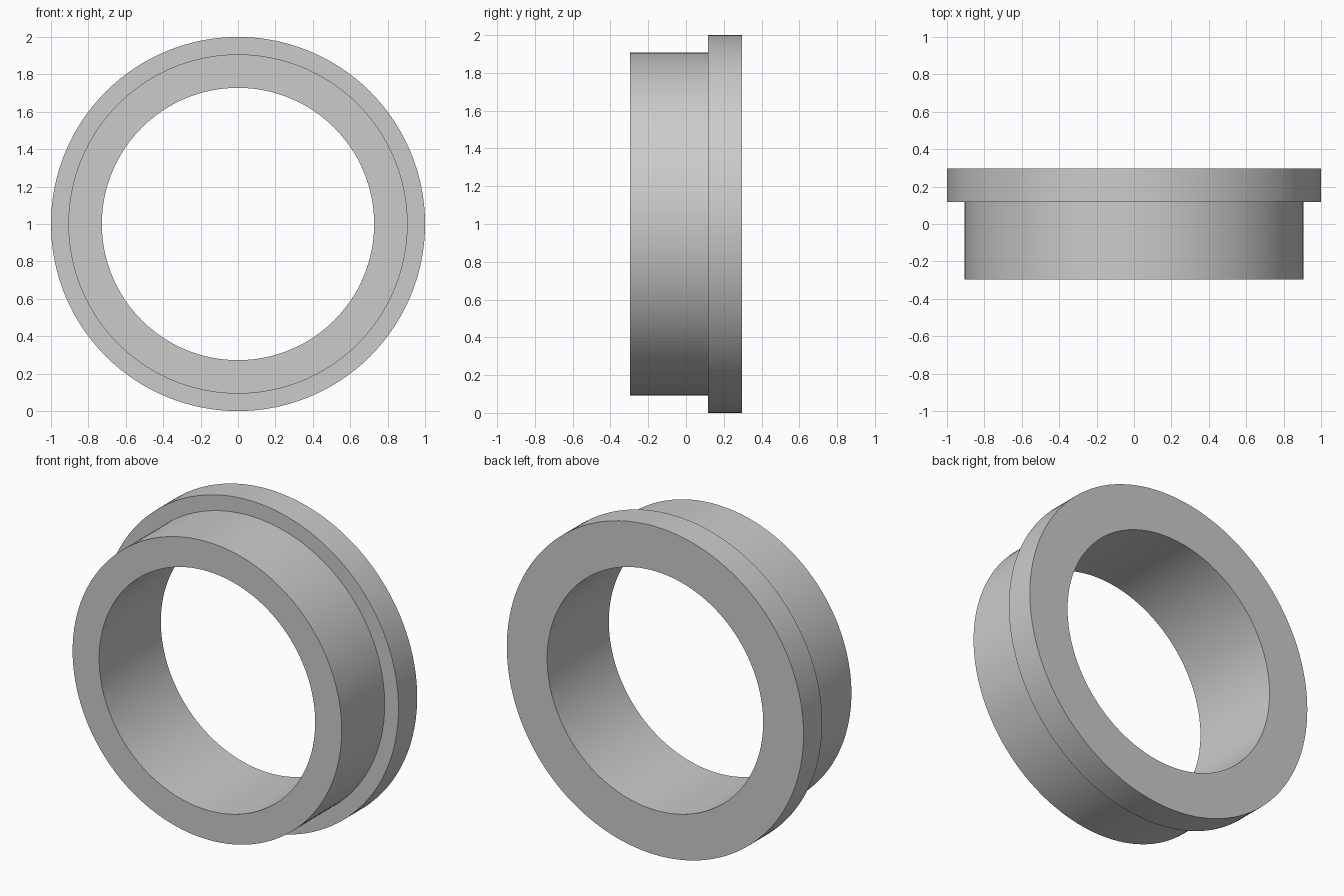
import bpy
import bmesh
from math import sin, cos, tau, radians

cube = bpy.data.objects.get("Cube")
if cube:
    bpy.data.objects.remove(cube, do_unlink=True)

# Plain grey material
grey = bpy.data.materials.new("plain_grey")
grey.use_nodes = True
colour = (0.6, 0.6, 0.6, 1.0)
grey.diffuse_color = colour
grey.node_tree.nodes["Principled BSDF"].inputs["Base Color"].default_value = colour

# Ring dimensions
SEGMENTS = 128
BORE, BODY, FLANGE = 0.728, 0.907, 1.0
FRONT, STEP, BACK = -0.297, 0.117, 0.297

# Closed cross-section (radius, y), turned around the y axis
profile = [(BORE, FRONT), (BODY, FRONT), (BODY, STEP),
           (FLANGE, STEP), (FLANGE, BACK), (BORE, BACK)]

bm = bmesh.new()
rings = []
for i in range(SEGMENTS):
    a = tau * i / SEGMENTS
    rings.append([bm.verts.new((r * cos(a), y, 1.0 + r * sin(a))) for r, y in profile])

count = len(profile)
for i in range(SEGMENTS):
    here, after = rings[i], rings[(i + 1) % SEGMENTS]
    for j in range(count):
        k = (j + 1) % count
        bm.faces.new((here[j], here[k], after[k], after[j]))
bmesh.ops.recalc_face_normals(bm, faces=bm.faces)

mesh = bpy.data.meshes.new("flanged_ring")
bm.to_mesh(mesh)
bm.free()
mesh.materials.append(grey)
ring = bpy.data.objects.new("flanged_ring", mesh)
bpy.context.collection.objects.link(ring)

# Smooth curved walls, crisp rims
bpy.ops.object.select_all(action="DESELECT")
ring.select_set(True)
bpy.context.view_layer.objects.active = ring
bpy.ops.object.shade_smooth_by_angle(angle=radians(30))
